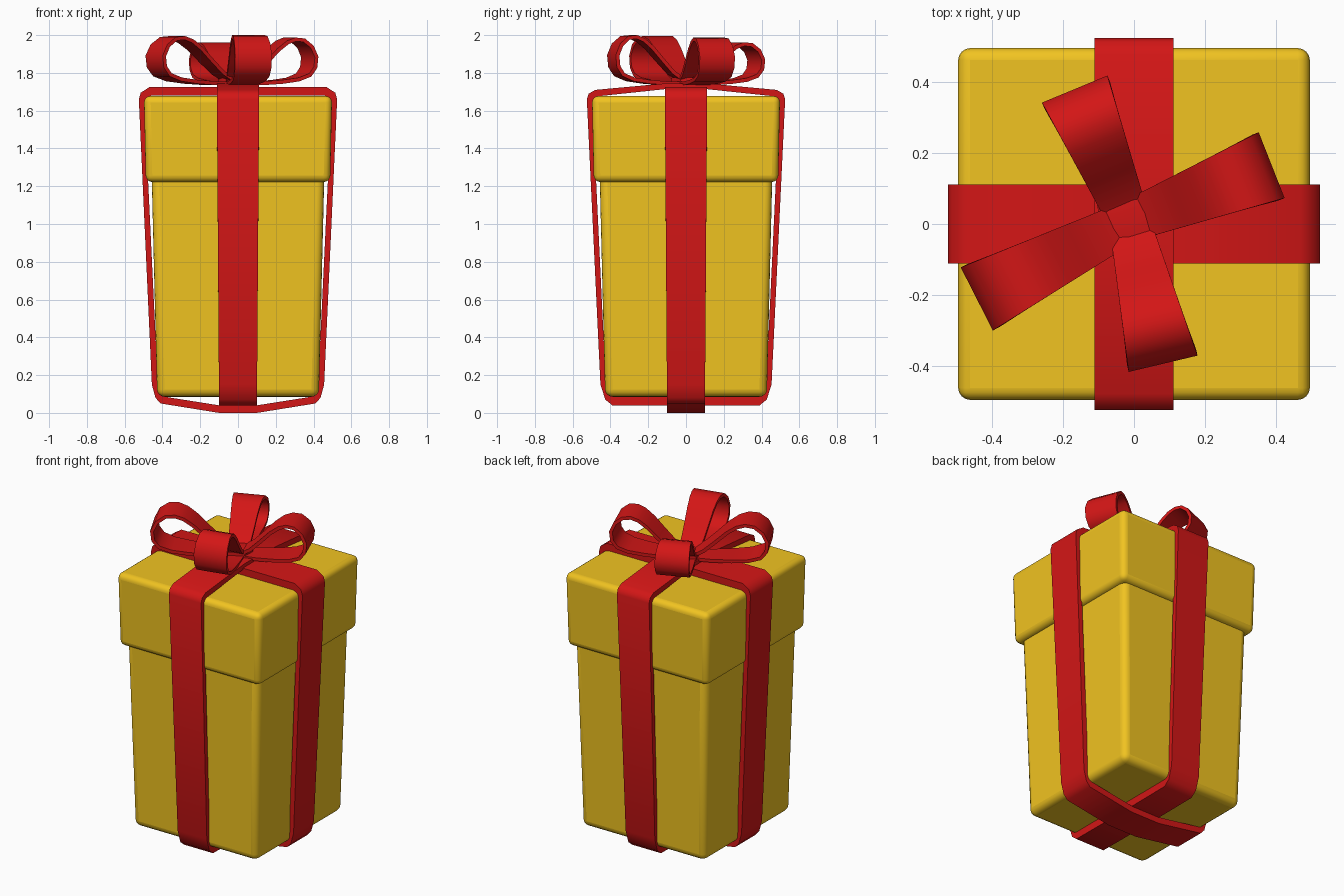
import bpy, bmesh, math
from mathutils import Vector

if "Cube" in bpy.data.objects:
    bpy.data.objects.remove(bpy.data.objects["Cube"])


def material(name, rgb):
    m = bpy.data.materials.new(name)
    m.diffuse_color = (*rgb, 1)
    m.use_nodes = True
    m.node_tree.nodes["Principled BSDF"].inputs["Base Color"].default_value = m.diffuse_color
    return m


YELLOW = material("yellow_card", (0.88, 0.55, 0.015))
RED = material("red_ribbon", (0.65, 0.008, 0.008))


def finish(name, bm, mat, bevel=0, segments=1, angle=40):
    bmesh.ops.recalc_face_normals(bm, faces=bm.faces)
    me = bpy.data.meshes.new(name)
    bm.to_mesh(me)
    bm.free()
    ob = bpy.data.objects.new(name, me)
    bpy.context.collection.objects.link(ob)
    me.materials.append(mat)
    if bevel:
        mod = ob.modifiers.new("bevel", 'BEVEL')
        mod.width, mod.segments = bevel, segments
    bpy.context.view_layer.objects.active = ob
    ob.select_set(True)
    bpy.ops.object.shade_smooth_by_angle(angle=math.radians(angle))
    ob.select_set(False)
    return ob


def tapered_box(name, z0, z1, half0, half1, bevel):
    bm = bmesh.new()
    bmesh.ops.create_cube(bm, size=2)
    for v in bm.verts:
        top = v.co.z > 0
        h = half1 if top else half0
        v.co = (v.co.x * h, v.co.y * h, z1 if top else z0)
    finish(name, bm, YELLOW, bevel, 4)


def sweep(name, outer, inner, widths, place, closed):
    """Ribbon with four corners per section; place maps (u, z, side) to 3D."""
    bm = bmesh.new()
    rings = []
    for o, i, w in zip(outer, inner, widths):
        rings.append([bm.verts.new(place(p[0], p[1], s)) for p, s in
                      ((o, -w), (o, w), (i, w), (i, -w))])
    n = len(rings)
    for k in range(n if closed else n - 1):
        a, b = rings[k], rings[(k + 1) % n]
        for j in range(4):
            bm.faces.new((a[j], a[(j + 1) % 4], b[(j + 1) % 4], b[j]))
    if not closed:
        bm.faces.new(rings[0])
        bm.faces.new(rings[-1])
    finish(name, bm, RED, angle=50)


def mirrored(half):
    return half + [(-u, z) for u, z in reversed(half)]


# box and lid
tapered_box("box_body", 0.085, 1.30, 0.428, 0.458, 0.04)
tapered_box("box_lid", 1.222, 1.678, 0.488, 0.498, 0.035)

# ribbon bands wrapped around the box, crossing at top and bottom
out_a = [(0.10, 0.0), (0.41, 0.05), (0.437, 0.08), (0.456, 0.15),
         (0.525, 1.66), (0.515, 1.695), (0.47, 1.724), (0.10, 1.724)]
in_a = [(0.10, 0.04), (0.385, 0.085), (0.408, 0.10), (0.425, 0.16),
        (0.495, 1.63), (0.487, 1.662), (0.46, 1.68), (0.10, 1.68)]
out_b = [(0.10, 0.038), (0.39, 0.04), (0.427, 0.07), (0.453, 0.15),
         (0.525, 1.66), (0.515, 1.69), (0.48, 1.71), (0.10, 1.745)]
in_b = [(0.10, 0.085), (0.38, 0.085), (0.408, 0.10), (0.425, 0.16),
        (0.495, 1.63), (0.487, 1.66), (0.46, 1.677), (0.10, 1.715)]
for name, o, i, place in (
        ("ribbon_side_to_side", out_a, in_a, lambda u, z, s: (u, s, z)),
        ("ribbon_front_to_back", out_b, in_b, lambda u, z, s: (s, u, z))):
    o, i = mirrored(o), mirrored(i)
    sweep(name, o, i, [0.10 + 0.007 * p[1] for p in o], place, True)

# bow loops: teardrop profile as (fraction of length, fraction of height)
PROFILE = [(0.06, 0.13), (0.20, 0.28), (0.34, 0.52), (0.48, 0.77), (0.60, 0.93),
           (0.71, 1.0), (0.83, 0.98), (0.94, 0.83), (1.0, 0.60), (0.985, 0.36),
           (0.91, 0.18), (0.76, 0.08), (0.55, 0.03), (0.30, 0.0), (0.06, 0.0)]
CX, CY, BASE, THICK = -0.013, 0.008, 1.735, 0.02
for k, (angle, length, top) in enumerate(
        ((112.5, 0.404, 1.962), (21.5, 0.432, 1.987),
         (-76.7, 0.414, 2.0), (-153, 0.484, 1.995)), 1):
    outer = [Vector((f * length, BASE + h * (top - BASE))) for f, h in PROFILE]
    inner = []
    for j, p in enumerate(outer):
        t = (outer[min(j + 1, len(outer) - 1)] - outer[max(j - 1, 0)]).normalized()
        inner.append(p + THICK * Vector((t.y, -t.x)))
    c, s = math.cos(math.radians(angle)), math.sin(math.radians(angle))
    sweep(f"bow_loop_{k}", outer, inner,
          [0.058 + 0.042 * f for f, h in PROFILE],
          lambda u, z, w: (CX + u * c - w * s, CY + u * s + w * c, z), False)

# knot at the middle of the bow
bm = bmesh.new()
knot = [(-0.105, 0.053), (0.005, 0.107), (0.07, 0.048),
        (0.065, -0.03), (-0.018, -0.076), (-0.083, -0.025)]
low = [bm.verts.new((x, y, 1.735)) for x, y in knot]
high = [bm.verts.new((x, y, 1.775)) for x, y in knot]
peak = bm.verts.new((CX, CY, 1.79))
bm.faces.new(low)
for j in range(6):
    n = (j + 1) % 6
    bm.faces.new((low[j], low[n], high[n], high[j]))
    bm.faces.new((high[j], high[n], peak))
finish("bow_knot", bm, RED)
